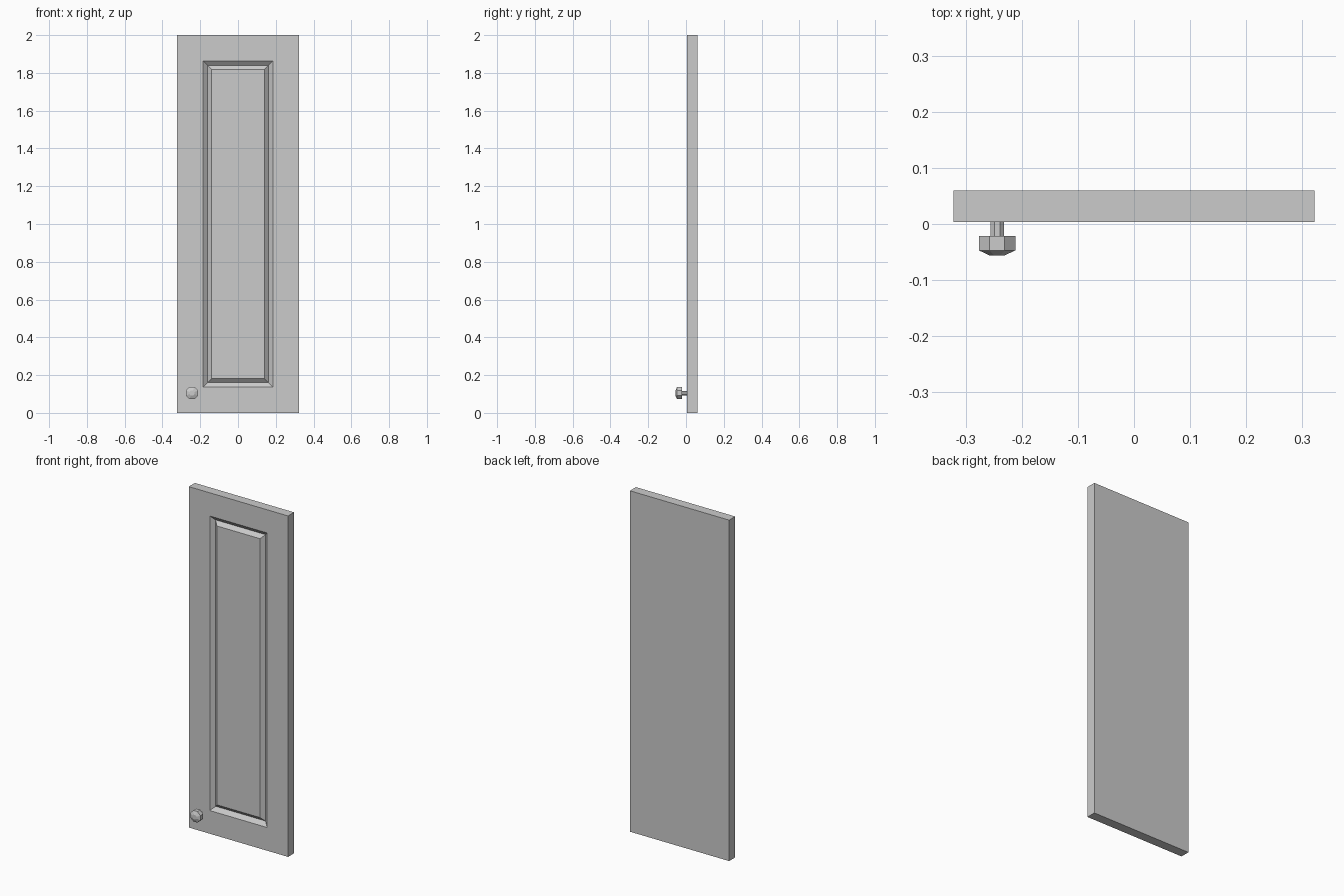
import bpy, bmesh, math
from mathutils import Matrix

cube = bpy.data.objects.get("Cube")
if cube:
    bpy.data.objects.remove(cube, do_unlink=True)

grey = bpy.data.materials.new("painted grey")
grey.use_nodes = True
colour = (0.6, 0.6, 0.6, 1)
grey.diffuse_color = colour
grey.node_tree.nodes["Principled BSDF"].inputs["Base Color"].default_value = colour


def finish(name, bm):
    bmesh.ops.recalc_face_normals(bm, faces=bm.faces[:])
    mesh = bpy.data.meshes.new(name)
    bm.to_mesh(mesh)
    bm.free()
    mesh.materials.append(grey)
    obj = bpy.data.objects.new(name, mesh)
    bpy.context.collection.objects.link(obj)
    return obj


def bridge(bm, a, b):
    for i in range(len(a)):
        j = (i + 1) % len(a)
        bm.faces.new((a[i], a[j], b[j], b[i]))


def loft(name, rings):
    """Join successive closed rings and cap both ends."""
    bm = bmesh.new()
    loops = [[bm.verts.new(p) for p in ring] for ring in rings]
    for a, b in zip(loops, loops[1:]):
        bridge(bm, a, b)
    bm.faces.new(loops[0])
    bm.faces.new(loops[-1])
    return finish(name, bm)


def rect(half_width, half_height, y):
    return [(sx * half_width, y, 1 + sz * half_height)
            for sx, sz in ((-1, -1), (1, -1), (1, 1), (-1, 1))]


def octagon(apothem, y, cx=-0.244, cz=0.105):
    r = apothem / math.cos(math.pi / 8)
    angles = [math.pi / 8 + i * math.pi / 4 for i in range(8)]
    return [(cx + r * math.cos(a), y, cz + r * math.sin(a)) for a in angles]


# Door slab with a V-shaped groove framing the flush centre panel
front, back, groove = 0.004, 0.06, 0.024
loft("door_panel", [
    rect(0.322, 1.0, back),
    rect(0.322, 1.0, front),
    rect(0.186, 0.864, front),
    rect(0.162, 0.84, groove),
    rect(0.14, 0.818, front),
])

# Eight-sided knob with a chamfered face on a thin stem
loft("knob_stem", [octagon(0.012, front), octagon(0.012, -0.021)])
loft("knob_head", [octagon(0.0325, -0.021), octagon(0.0325, -0.047),
                   octagon(0.0135, -0.056)])
